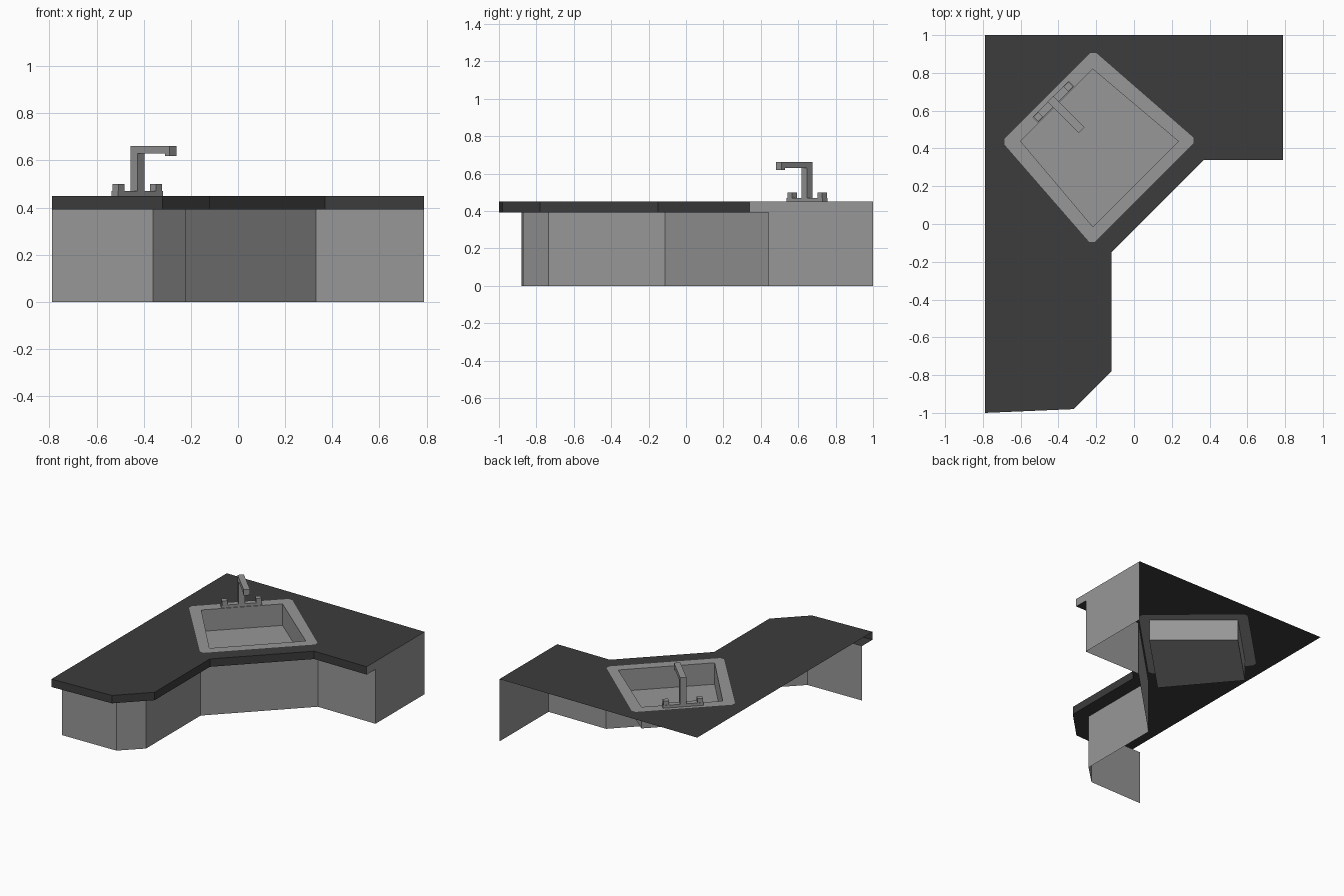
import bpy, bmesh, math
from mathutils import Vector

if "Cube" in bpy.data.objects:
    bpy.data.objects.remove(bpy.data.objects["Cube"])

def material(name, v):
    m = bpy.data.materials.new(name)
    m.diffuse_color = (v, v, v, 1)
    m.use_nodes = True
    m.node_tree.nodes["Principled BSDF"].inputs["Base Color"].default_value = m.diffuse_color
    return m

DARK = material("dark worktop", 0.045)
GREY = material("grey", 0.31)
TOP, LIP = 0.45, 0.393

def finish(name, bm, mat):
    me = bpy.data.meshes.new(name)
    bm.to_mesh(me)
    bm.free()
    me.materials.append(mat)
    ob = bpy.data.objects.new(name, me)
    bpy.context.collection.objects.link(ob)
    return ob

def strip(bm, lower, upper, closed=False):
    """Quads joining two matching rows of points."""
    a = [bm.verts.new(p) for p in lower]
    b = [bm.verts.new(p) for p in upper]
    n = len(a)
    for i in range(n if closed else n - 1):
        j = (i + 1) % n
        bm.faces.new((a[i], a[j], b[j], b[i]))

def at(path, z):
    return [(x, y, z) for x, y in path]

# Sink frame: u runs towards the front corner, v across
ORIGIN = Vector((-0.455, 0.675))
U, V = Vector((1, -1)).normalized(), Vector((1, 1)).normalized()

def place(u, v):
    return tuple(ORIGIN + U * u + V * v)

def trapezoid(u0, u1, w0, w1, cut=0.0):
    pts = [Vector(p) for p in ((u0, -w0), (u1, -w1), (u1, w1), (u0, w0))]
    out = []
    for i, p in enumerate(pts):
        if cut:
            out += [p + (q - p).normalized() * cut for q in (pts[i - 1], pts[(i + 1) % 4])]
        else:
            out.append(p)
    return [place(*p) for p in out]

lip = [(0.79, 0.34), (0.37, 0.34), (-0.12, -0.15), (-0.12, -0.78), (-0.32, -0.98), (-0.79, -1.0)]
base = [(0.79, 0.44), (0.33, 0.44), (-0.22, -0.112), (-0.22, -0.735), (-0.36, -0.872), (-0.79, -0.88)]
rim = trapezoid(-0.005, 0.72, 0.342, 0.392, 0.022)
bowl = trapezoid(0.064, 0.655, 0.27, 0.32)

def ring_plate(bm, outer, inner):
    edges = []
    for loop in (outer, inner):
        vs = [bm.verts.new((x, y, TOP)) for x, y in loop]
        edges += [bm.edges.new((vs[i - 1], vs[i])) for i in range(len(vs))]
    bmesh.ops.triangle_fill(bm, use_beauty=True, edges=edges, normal=(0, 0, 1))

# Worktop with sink opening, front edge and overhang underside
bm = bmesh.new()
ring_plate(bm, lip + [(-0.79, 1.0), (0.79, 1.0)], rim)
strip(bm, at(lip, TOP), at(lip, LIP))
strip(bm, at(lip, LIP), at(base, LIP))
finish("worktop", bm, DARK)

# Cabinet front panels, open at the back
bm = bmesh.new()
strip(bm, at(base, LIP), at(base, 0))
finish("cabinet_fronts", bm, GREY)

# End panel including the worktop profile
bm = bmesh.new()
profile = [(1.0, 0), (1.0, TOP), (0.34, TOP), (0.34, LIP), (0.44, LIP), (0.44, 0)]
bm.faces.new([bm.verts.new((0.79, y, z)) for y, z in profile])
finish("end_panel", bm, GREY)

# Sink rim and bowl
bm = bmesh.new()
ring_plate(bm, rim, bowl)
strip(bm, at(bowl, TOP), at(bowl, TOP - 0.155), True)
bm.faces.new([bm.verts.new(p) for p in at(bowl, TOP - 0.155)])
bmesh.ops.remove_doubles(bm, verts=bm.verts, dist=1e-5)
finish("sink", bm, GREY)

def box(name, u0, u1, v0, v1, z0, z1):
    bm = bmesh.new()
    path = [place(u0, v0), place(u1, v0), place(u1, v1), place(u0, v1)]
    strip(bm, at(path, z0), at(path, z1), True)
    for z in (z0, z1):
        bm.faces.new([bm.verts.new(p) for p in at(path, z)])
    bmesh.ops.remove_doubles(bm, verts=bm.verts, dist=1e-5)
    bmesh.ops.recalc_face_normals(bm, faces=bm.faces)
    return finish(name, bm, GREY)

# Tap: plate, two handles and a bent spout
C = 0.039
box("tap_plate", C - 0.02, C + 0.02, -0.135, 0.135, TOP, 0.47)
for side, v in (("left", -0.113), ("right", 0.113)):
    box("tap_handle_" + side, C - 0.018, C + 0.018, v - 0.018, v + 0.018, 0.47, 0.50)
bm = bmesh.new()
spout = [(C - 0.021, 0.47), (C + 0.021, 0.47), (C + 0.021, 0.63), (0.227, 0.63),
         (0.227, 0.62), (0.252, 0.62), (0.252, 0.662), (C - 0.021, 0.662)]
sides = [[(*place(u, v), z) for u, z in spout] for v in (-0.021, 0.021)]
strip(bm, sides[0], sides[1], True)
for s in sides:
    bm.faces.new([bm.verts.new(p) for p in s])
bmesh.ops.remove_doubles(bm, verts=bm.verts, dist=1e-5)
bmesh.ops.recalc_face_normals(bm, faces=bm.faces)
finish("tap_spout", bm, GREY)
